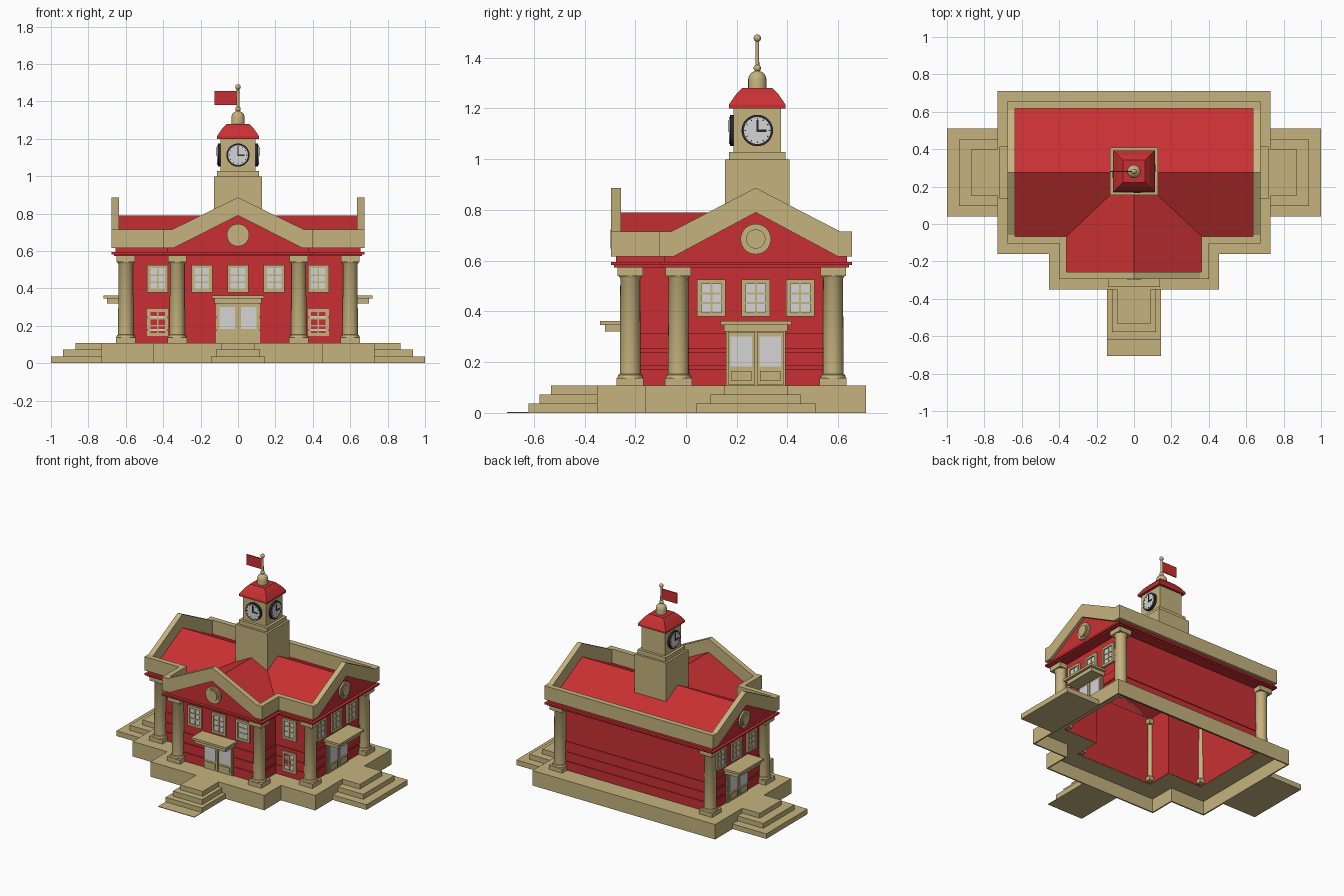
import bpy, bmesh, math
from mathutils import Matrix, Vector

if "Cube" in bpy.data.objects:
    bpy.data.objects.remove(bpy.data.objects["Cube"])

def material(name, r, g, b):
    m = bpy.data.materials.new(name)
    m.diffuse_color = (r, g, b, 1)
    m.use_nodes = True
    m.node_tree.nodes["Principled BSDF"].inputs["Base Color"].default_value = m.diffuse_color
    return m

RED = material("red", 0.58, 0.03, 0.033)
TAN = material("tan stone", 0.56, 0.45, 0.21)
GLASS = material("pale grey", 0.66, 0.66, 0.67)
DARK = material("dark grey", 0.022, 0.022, 0.027)
I = Matrix.Identity(4)

def finish(name, bm, mat, smooth=False):
    bmesh.ops.recalc_face_normals(bm, faces=bm.faces[:])
    me = bpy.data.meshes.new(name)
    bm.to_mesh(me)
    bm.free()
    me.materials.append(mat)
    ob = bpy.data.objects.new(name, me)
    bpy.context.collection.objects.link(ob)
    if smooth:
        bpy.ops.object.select_all(action='DESELECT')
        ob.select_set(True)
        bpy.context.view_layer.objects.active = ob
        bpy.ops.object.shade_smooth_by_angle(angle=math.radians(40))
    return ob

def box(bm, x0, x1, y0, y1, z0, z1, M=I):
    S = Matrix.Diagonal((x1 - x0, y1 - y0, z1 - z0, 1))
    T = Matrix.Translation(((x0 + x1) / 2, (y0 + y1) / 2, (z0 + z1) / 2))
    bmesh.ops.create_cube(bm, size=1, matrix=M @ T @ S)

def panel(bm, pts, y0, y1, M=I):
    """Extrude an x/z outline from y0 to y1."""
    a = [bm.verts.new(M @ Vector((x, y0, z))) for x, z in pts]
    b = [bm.verts.new(M @ Vector((x, y1, z))) for x, z in pts]
    bm.faces.new(a)
    bm.faces.new(b[::-1])
    for i in range(len(a)):
        j = (i + 1) % len(a)
        bm.faces.new((a[j], a[i], b[i], b[j]))

def outline(d):
    """T-shaped floor plan, moved inward by d."""
    x, p, f, m, b = 0.675 - d, 0.40 - d, -0.295 + d, -0.105 + d, 0.655 - d
    return [(-p, f), (p, f), (p, m), (x, m), (x, b), (-x, b), (-x, m), (-p, m)]

def ring(bm, d0, d1, z0, z1):
    loops = [[bm.verts.new((x, y, z)) for x, y in outline(d)]
             for d, z in ((d0, z0), (d0, z1), (d1, z1), (d1, z0))]
    for k in range(4):
        p, q = loops[k], loops[(k + 1) % 4]
        for i in range(8):
            j = (i + 1) % 8
            bm.faces.new((p[i], p[j], q[j], q[i]))

def lathe(bm, prof, cx, cy, n, start=0):
    loops = [[bm.verts.new((cx + r * math.cos(start + 2 * math.pi * i / n),
                            cy + r * math.sin(start + 2 * math.pi * i / n), z))
              for i in range(n)] for r, z in prof]
    for p, q in zip(loops, loops[1:]):
        for i in range(n):
            j = (i + 1) % n
            bm.faces.new((p[i], p[j], q[j], q[i]))
    bm.faces.new(loops[0][::-1])
    bm.faces.new(loops[-1])

def disc(bm, r, z, y0, y1, M, n=32):
    """Round plate facing local -y."""
    panel(bm, [(r * math.cos(2 * math.pi * i / n), z + r * math.sin(2 * math.pi * i / n))
               for i in range(n)], y0, y1, M)

CY = 0.275
TY = 0.281
def facing(deg, cy):
    return Matrix.Translation((0, cy, 0)) @ Matrix.Rotation(math.radians(deg), 4, 'Z')
FRONT, RIGHT, LEFT = I, facing(90, CY), facing(-90, CY)

# Plinth: skirt and deck, open below
bm = bmesh.new()
ring(bm, -0.055, -0.045, 0, 0.108)
ring(bm, -0.055, 0.09, 0.098, 0.108)
finish("plinth", bm, TAN)

# Steps
bm = bmesh.new()
for w, y, z0, z1 in ((.145, -.62, 0, .037), (.117, -.577, .037, .073), (.09, -.532, .073, .108)):
    box(bm, -w, w, y, -0.35, z0, z1)
box(bm, -.145, .145, -.705, -.62, 0, .004)
finish("front_steps", bm, TAN)
for s, name in ((1, "right_steps"), (-1, "left_steps")):
    bm = bmesh.new()
    for w, x, z0, z1 in ((.236, 1.0, 0, .037), (.178, .935, .037, .073), (.125, .87, .073, .108)):
        a, b = sorted((s * .73, s * x))
        box(bm, a, b, CY - w, CY + w, z0, z1)
    finish(name, bm, TAN)

# Walls with lower siding courses
bm = bmesh.new()
ring(bm, 0.085, 0.092, 0.10, 0.58)
for z0, z1 in ((.108, .172), (.184, .24), (.252, .315)):
    ring(bm, 0.079, 0.085, z0, z1)
finish("walls", bm, RED)

# Entablature
bm = bmesh.new()
ring(bm, 0.012, 0.09, 0.573, 0.582)
ring(bm, 0.0, 0.09, 0.582, 0.594)
ring(bm, 0.02, 0.035, 0.594, 0.64)
finish("entablature", bm, RED)

# Columns on the outer corners
bm = bmesh.new()
o = outline(0.075)
for i in (0, 1, 3, 4, 5, 6):
    x, y = o[i]
    box(bm, x - .053, x + .053, y - .053, y + .053, .108, .138)
    lathe(bm, [(.050, .138), (.047, .150), (.041, .153), (.039, .53), (.047, .542)], x, y, 24)
    box(bm, x - .05, x + .05, y - .05, y + .05, .54, .575)
finish("columns", bm, TAN, True)

# Parapets: gabled on front and sides, flat elsewhere
par, tym, med = bmesh.new(), bmesh.new(), bmesh.new()
for M, d, h in ((FRONT, .295, .40), (RIGHT, .675, .38), (LEFT, .675, .38)):
    k = h - .047
    lo, hi, top = .617, .715, .887
    panel(par, [(-h, lo), (-h, hi), (-k, hi), (0, top), (k, hi), (h, hi), (h, lo),
                (k - .01, lo), (0, .79), (.01 - k, lo)], -d, -d + .038, M)
    panel(tym, [(-k, lo), (k, lo), (0, .80)], -d + .02, -d + .03, M)
    # round medallion
    disc(med, .06, .685, -d + .008, -d + .022, M)
    disc(med, .048, .685, -d + .004, -d + .01, M)
    disc(med, .038, .685, -d - .002, -d + .006, M)
box(par, -.674, .674, .617, .655, .617, .715)
for s in (-1, 1):
    a, b = sorted((s * .40, s * .674))
    box(par, a, b, -.105, -.067, .617, .715)
    a, b = sorted((s * .362, s * .40))
    box(par, a, b, -.294, -.067, .617, .715)
finish("parapet", par, TAN)
finish("gable_walls", tym, RED)
finish("medallions", med, TAN)

# Crossing roofs
bm = bmesh.new()
def roof_sheet(pts):
    bm.faces.new([bm.verts.new(p) for p in pts])
for e in (-.067, .617):
    roof_sheet([(-.64, e, .61), (.64, e, .61), (.64, CY, .79), (-.64, CY, .79)])
for s in (-.362, .362):
    roof_sheet([(s, -.26, .61), (s, CY, .61), (0, CY, .79), (0, -.26, .79)])
bmesh.ops.remove_doubles(bm, verts=bm.verts[:], dist=1e-5)
finish("roof", bm, RED)

# Windows and doors
fr, gl = bmesh.new(), bmesh.new()
def window(M, u, d, z0):
    w, h, t = .056, .146, .017
    box(gl, u - w + .005, u + w - .005, -d - .006, -d + .004, z0 + .005, z0 + h - .005, M)
    for s in (-1, 1):
        a, b = sorted((s * w, s * (w - t)))
        box(fr, u + a, u + b, -d - .014, -d + .004, z0, z0 + h, M)
    for a in (z0, z0 + h - t):
        box(fr, u - w, u + w, -d - .014, -d + .004, a, a + t, M)
    box(fr, u - .004, u + .004, -d - .01, -d, z0, z0 + h, M)
    for f in (1, 2):
        z = z0 + t + f * (h - 2 * t) / 3
        box(fr, u - w, u + w, -d - .01, -d, z - .004, z + .004, M)

for M, d, sp in ((FRONT, .21, .193), (RIGHT, .59, .175), (LEFT, .59, .175)):
    for u in (-sp, 0, sp):
        window(M, u, d, .379)
    # double door with glass above a raised panel
    box(fr, -.117, .117, -d - .012, -d + .004, .108, .325, M)
    for s in (-1, 1):
        c = s * .057
        box(fr, c - .053, c + .053, -d - .02, -d, .112, .318, M)
        box(gl, c - .042, c + .042, -d - .024, -d - .01, .183, .302, M)
        box(fr, c - .04, c + .04, -d - .026, -d - .01, .126, .165, M)
    # door canopy
    box(fr, -.125, .125, -d - .11, -d + .004, .32, .347, M)
    box(fr, -.14, .14, -d - .128, -d + .004, .347, .363, M)
for u in (-.43, .43):
    for z in (.379, .145):
        window(FRONT, u, .02, z)
finish("window_and_door_frames", fr, TAN)
finish("glass", gl, GLASS)

# Clock tower
bm = bmesh.new()
for w, z0, z1 in ((.127, .6, .998), (.112, .998, 1.028), (.093, 1.028, 1.21)):
    box(bm, -w, w, TY - w, TY + w, z0, z1)
finish("tower", bm, TAN)
bm = bmesh.new()
q = math.sqrt(2)
lathe(bm, [(r * q, z) for r, z in ((.111, 1.2), (.111, 1.215), (.098, 1.235), (.084, 1.255),
                                   (.06, 1.28))], 0, TY, 4, math.pi / 4)
finish("tower_roof", bm, RED)

# Clocks on three sides
rim, face = bmesh.new(), bmesh.new()
for deg in (0, 90, -90):
    M = facing(deg, TY)
    disc(rim, .062, 1.113, -.108, -.09, M)
    disc(face, .053, 1.113, -.111, -.1, M)
    box(rim, -.004, .004, -.114, -.108, 1.108, 1.155, M)
    box(rim, -.004, .036, -.114, -.108, 1.108, 1.117, M)
    for i in range(12):
        T = (M @ Matrix.Translation((0, 0, 1.113)) @ Matrix.Rotation(i * math.pi / 6, 4, 'Y'))
        box(rim, -.002, .002, -.1125, -.108, .044, .05, T)
finish("clock_rims_and_hands", rim, DARK)
finish("clock_faces", face, GLASS)

# Finial, pole and flag
bm = bmesh.new()
lathe(bm, [(.036, 1.275), (.036, 1.315), (.032, 1.33), (.022, 1.342), (.008, 1.348),
           (.007, 1.47)], 0, TY, 20)
for z in (1.359, 1.477):
    bmesh.ops.create_uvsphere(bm, u_segments=16, v_segments=10, radius=.0145,
                              matrix=Matrix.Translation((0, TY, z)))
finish("finial_and_pole", bm, TAN, True)
bm = bmesh.new()
box(bm, -.125, -.003, TY - .003, TY + .003, 1.38, 1.456)
finish("flag", bm, RED)
